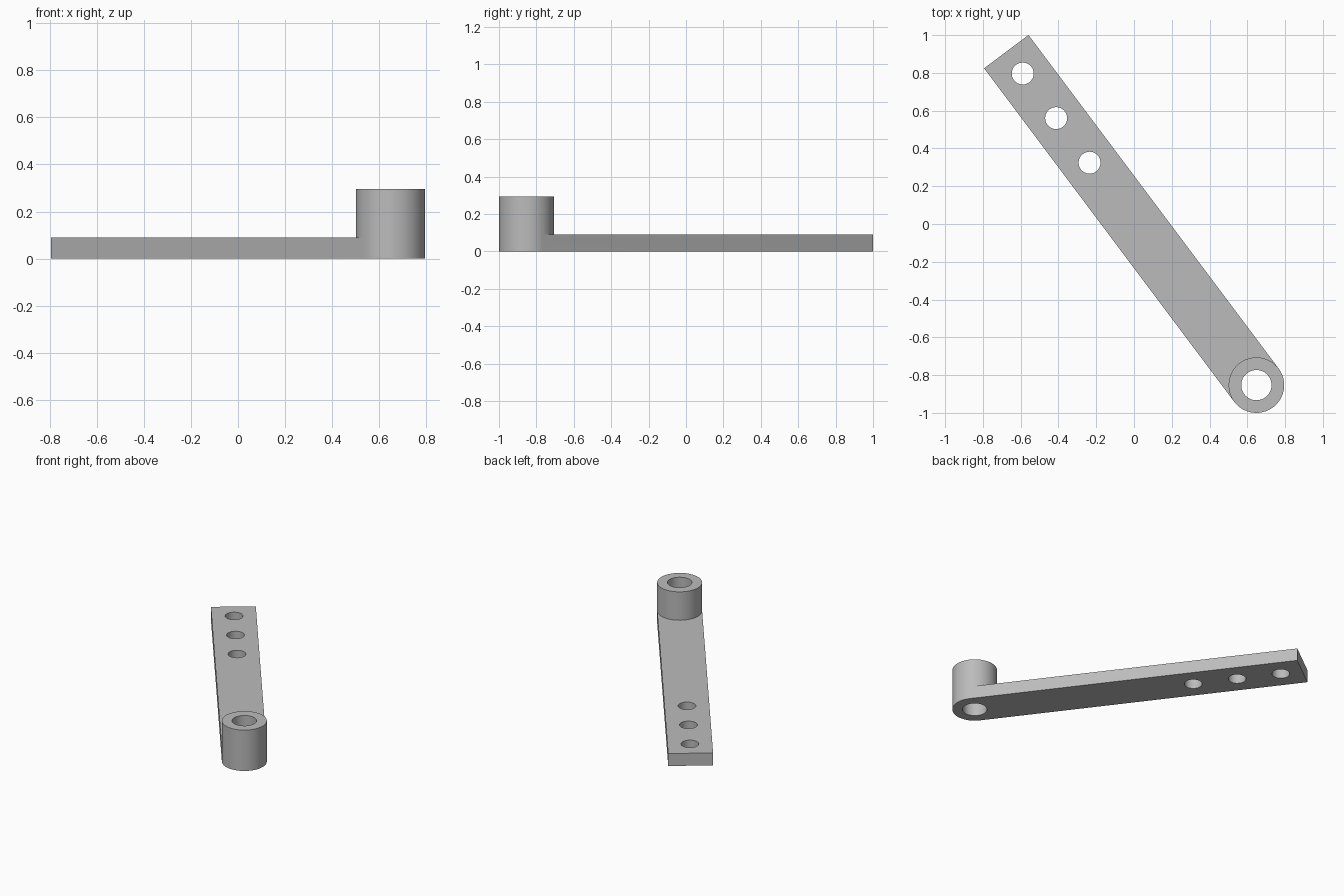
import bpy
from math import atan2, radians
from mathutils import Matrix

if "Cube" in bpy.data.objects:
    bpy.data.objects.remove(bpy.data.objects["Cube"], do_unlink=True)

PIVOT = (0.648, -0.853, 0)
LENGTH, RADIUS = 2.207, 0.147
BAR_H, BOSS_H = 0.09, 0.295
BORE, BOLT = 0.08, 0.058
PITCH, END_GAP = 0.295, 0.145

grey = bpy.data.materials.new("plain_grey")
grey.use_nodes = True
colour = (0.5, 0.5, 0.5, 1)
grey.diffuse_color = colour
grey.node_tree.nodes["Principled BSDF"].inputs["Base Color"].default_value = colour


def cylinder(name, x, radius, bottom, top):
    bpy.ops.mesh.primitive_cylinder_add(vertices=64, radius=radius, depth=top - bottom,
                                        location=(x, 0, (top + bottom) / 2))
    obj = bpy.context.object
    obj.name = name
    obj.data.materials.append(grey)
    return obj


def combine(body, tool, operation):
    mod = body.modifiers.new(tool.name, "BOOLEAN")
    mod.operation, mod.solver, mod.object = operation, "EXACT", tool
    bpy.context.view_layer.objects.active = body
    bpy.ops.object.modifier_apply(modifier=mod.name)
    bpy.data.objects.remove(tool, do_unlink=True)


# Flat bar, running along x from the pivot
bpy.ops.mesh.primitive_cube_add(size=1, location=(LENGTH / 2, 0, BAR_H / 2))
arm = bpy.context.object
arm.name = "lever_arm"
arm.scale = (LENGTH, 2 * RADIUS, BAR_H)
bpy.ops.object.transform_apply(location=True, rotation=False, scale=True)
arm.data.materials.append(grey)

# Tall round boss at the pivot, with its bore
combine(arm, cylinder("boss", 0, RADIUS, 0, BOSS_H), "UNION")
combine(arm, cylinder("bore", 0, BORE, -0.1, BOSS_H + 0.1), "DIFFERENCE")

# Three bolt holes near the square end
for i in range(3):
    x = LENGTH - END_GAP - i * PITCH
    combine(arm, cylinder("bolt_hole", x, BOLT, -0.1, BAR_H + 0.1), "DIFFERENCE")

# Swing the arm into its diagonal position
arm.data.transform(Matrix.Translation(PIVOT) @ Matrix.Rotation(atan2(0.8, -0.6), 4, "Z"))
bpy.ops.object.select_all(action="DESELECT")
arm.select_set(True)
bpy.context.view_layer.objects.active = arm
bpy.ops.object.shade_smooth_by_angle(angle=radians(30))
